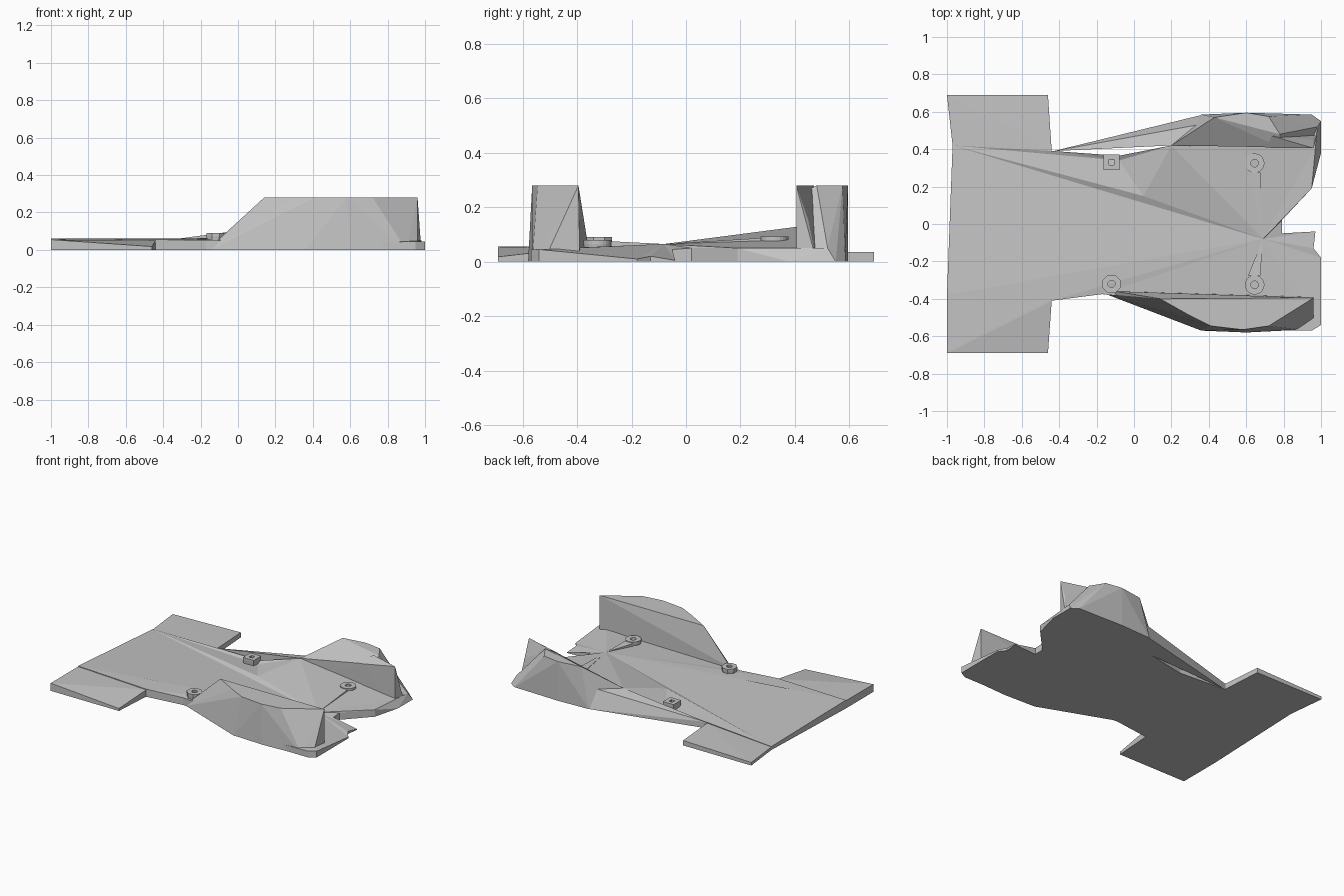
import bpy, bmesh, math

if "Cube" in bpy.data.objects:
    bpy.data.objects.remove(bpy.data.objects["Cube"], do_unlink=True)

grey = bpy.data.materials.new("light grey")
grey.use_nodes = True
grey.diffuse_color = (0.55, 0.55, 0.55, 1)
grey.node_tree.nodes["Principled BSDF"].inputs["Base Color"].default_value = grey.diffuse_color


def finish(name, bm):
    bmesh.ops.recalc_face_normals(bm, faces=bm.faces)
    mesh = bpy.data.meshes.new(name)
    bm.to_mesh(mesh)
    bm.free()
    mesh.materials.append(grey)
    obj = bpy.data.objects.new(name, mesh)
    bpy.context.collection.objects.link(obj)
    return obj


def hull(name, top, base=()):
    """Faceted solid around upper points and floor points."""
    bm = bmesh.new()
    for p in list(top) + [(x, y, 0) for x, y in base]:
        bm.verts.new(p)
    res = bmesh.ops.convex_hull(bm, input=bm.verts)
    junk = [g for g in res["geom_interior"] + res["geom_unused"]
            if isinstance(g, bmesh.types.BMVert) and g.is_valid]
    bmesh.ops.delete(bm, geom=list(set(junk)), context="VERTS")
    return finish(name, bm)


def fan_slab(name, hub, rim):
    """Slab whose top fans out from a hub to an uneven rim."""
    bm = bmesh.new()
    centre, under = bm.verts.new(hub), bm.verts.new((hub[0], hub[1], 0))
    top = [bm.verts.new(p) for p in rim]
    low = [bm.verts.new((x, y, 0)) for x, y, z in rim]
    for i in range(len(rim)):
        j = (i + 1) % len(rim)
        bm.faces.new((centre, top[i], top[j]))
        bm.faces.new((under, low[j], low[i]))
        bm.faces.new((top[i], low[i], low[j], top[j]))
    return finish(name, bm)


def post(name, x, y, sides, r=0.052, hole=0.02, z0=0.03, z1=0.09):
    """Hollow mounting boss."""
    bm = bmesh.new()
    profile = [(hole, z0), (r * 0.9, z0), (r, z1 - 0.015), (r, z1), (hole, z1)]
    rings = []
    for i in range(sides):
        a = 2 * math.pi * (i + 0.5) / sides
        rings.append([bm.verts.new((x + q * math.cos(a), y + q * math.sin(a), z))
                      for q, z in profile])
    for i, ring in enumerate(rings):
        nxt = rings[(i + 1) % sides]
        for k in range(len(profile)):
            m = (k + 1) % len(profile)
            bm.faces.new((ring[k], nxt[k], nxt[m], ring[m]))
    return finish(name, bm)


# Main deck, fanning out from the rear hub
HUB = (0.69, -0.08, 0.065)
NOSE_LEFT, FOLD, SHOULDER = (-0.97, 0.42, 0.025), (0.05, 0.15, 0.066), (0.2, 0.42, 0.13)
fan_slab("deck", HUB, [
    (0.79, -0.05, 0.045), (0.79, 0.02, 0.05), (0.95, 0.19, 0.05), (0.97, 0.41, 0.05),
    SHOULDER, FOLD, NOSE_LEFT,
    (-1, -0.38, 0.06), (-0.55, -0.23, 0.058), (-0.44, -0.41, 0.055), (-0.17, -0.375, 0.052),
    (0.14, -0.41, 0.05), (0.7, -0.57, 0.04), (0.95, -0.57, 0.045), (1, -0.54, 0.045),
    (1, -0.18, 0.01), (0.96, -0.13, 0.02), (0.97, -0.04, 0.005)])
hull("nose_corner_right", [(-1, -0.38, 0.06), (-0.55, -0.23, 0.058), (-0.44, -0.41, 0.055)],
     [(-1, -0.38), (-0.55, -0.23), (-0.44, -0.41)])

# Sunken panel along the left side of the deck
fan_slab("deck_panel_left", (-0.08, 0.34, 0.045),
         [FOLD, SHOULDER, (-0.08, 0.365, 0.06), (-0.43, 0.39, 0.045), NOSE_LEFT])

# Bevelled tail edge beside the notch
hull("tail_edge", [(0.95, 0.19, 0.05), (0.96, 0.41, 0.05), (0.98, 0.52, 0.05)],
     [(0.95, 0.19), (1, 0.38), (1, 0.55), (0.9, 0.5)])

# Front wings
hull("front_wing_right", [(-1, -0.69, 0.055), (-0.46, -0.69, 0.018),
                          (-0.44, -0.41, 0.05), (-1, -0.38, 0.055)],
     [(-1, -0.69), (-0.46, -0.69), (-0.44, -0.38), (-1, -0.38)])
hull("front_wing_left", [(-1, 0.69, 0.022), (-0.46, 0.69, 0.035),
                         (-0.44, 0.39, 0.04), (-0.97, 0.42, 0.022)],
     [(-1, 0.69), (-0.46, 0.69), (-0.44, 0.39), (-0.97, 0.42)])

# Flat-topped side pod
hull("side_pod_right",
     [(0.14, -0.4, 0.28), (0.3, -0.49, 0.28), (0.41, -0.545, 0.28), (0.58, -0.565, 0.28),
      (0.72, -0.545, 0.28), (0.96, -0.395, 0.28), (0.96, -0.5, 0.05), (-0.1, -0.36, 0.06)],
     [(-0.15, -0.375), (0.36, -0.57), (0.6, -0.58), (0.9, -0.565), (0.96, -0.5),
      (0.96, -0.39)])

# Wedge-shaped side pod with a tail fin
hull("side_pod_left",
     [SHOULDER, (0.43, 0.57, 0.28), (0.6, 0.595, 0.28), (0.72, 0.575, 0.28),
      (0.78, 0.48, 0.28), (0.78, 0.41, 0.245), (0.98, 0.52, 0.05)],
     [(0.2, 0.42), (0.36, 0.585), (0.6, 0.595), (0.95, 0.585), (1, 0.55), (0.96, 0.41)])
hull("tail_fin_left",
     [(0.96, 0.405, 0.28), (0.74, 0.47, 0.28), (0.7, 0.408, 0.229), (0.96, 0.45, 0.15)],
     [(0.7, 0.41), (0.96, 0.405), (0.98, 0.48)])
hull("side_fairing_left",
     [(-0.43, 0.39, 0.045), SHOULDER, (0.34, 0.53, 0.13)],
     [(-0.38, 0.4), (0.3, 0.55), (0.37, 0.585), (0.2, 0.42), (-0.43, 0.39)])

# Mounting bosses and the ribs leading to the rear hub
post("front_post_left", -0.12, 0.33, 4, r=0.06)
post("front_post_right", -0.12, -0.32, 8)
for side, name, top in ((1, "left", 0.092), (-1, "right", 0.08)):
    y = 0.325 * side
    post("rear_post_" + name, 0.645, y, 24, z1=top)
    near = y - 0.05 * side
    hull("rear_rib_" + name, [(0.61, near, top - 0.005), (0.675, near, top - 0.005), HUB],
         [(0.61, near), (0.675, near), (0.69, -0.08)])
